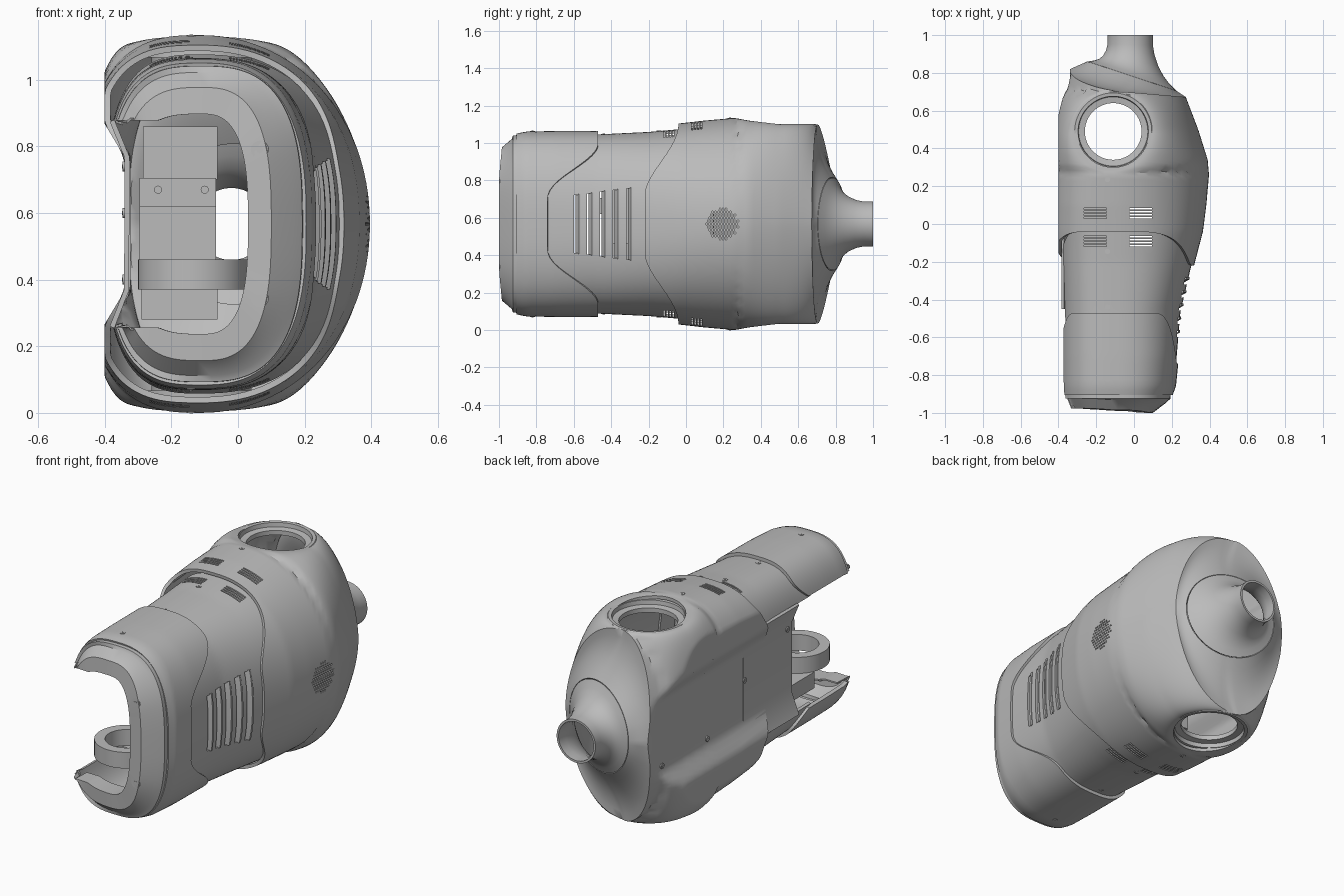
import bpy, bmesh
from math import sin, cos, radians, sqrt
from mathutils import Matrix, Vector

if "Cube" in bpy.data.objects:
    bpy.data.objects.remove(bpy.data.objects["Cube"])

CX, CZ = -0.11, 0.567
grey = bpy.data.materials.new("plain_grey")
grey.use_nodes = True
grey.diffuse_color = (0.5, 0.5, 0.5, 1)
grey.node_tree.nodes["Principled BSDF"].inputs["Base Color"].default_value = (0.5, 0.5, 0.5, 1)


def finish(name, bm):
    me = bpy.data.meshes.new(name)
    bm.to_mesh(me)
    bm.free()
    me.materials.append(grey)
    ob = bpy.data.objects.new(name, me)
    bpy.context.collection.objects.link(ob)
    return ob


def loft(name, rows, closed=False, wall=0.0, wrap_rows=False):
    bm = bmesh.new()
    grid = [[bm.verts.new(p) for p in r] for r in rows]
    n = len(rows[0])
    pairs = list(zip(grid, grid[1:])) + ([(grid[-1], grid[0])] if wrap_rows else [])
    for a, b in pairs:
        for j in range(n if closed else n - 1):
            k = (j + 1) % n
            bm.faces.new((a[j], b[j], b[k], a[k]))
    ob = finish(name, bm)
    if wall:
        m = ob.modifiers.new("wall", "SOLIDIFY")
        m.thickness, m.offset = wall, -1
    return ob


def add_box(bm, lo, hi):
    mid = [(a + b) / 2 for a, b in zip(lo, hi)]
    size = [b - a for a, b in zip(lo, hi)]
    bmesh.ops.create_cube(bm, size=1, matrix=Matrix.Translation(mid) @ Matrix.Diagonal(size + [1]))


def add_rod(bm, at, axis, r, depth, sides=24):
    rot = Vector((0, 0, 1)).rotation_difference(Vector(axis)).to_matrix().to_4x4()
    bmesh.ops.create_cone(bm, cap_ends=True, segments=sides, radius1=r, radius2=r,
                          depth=depth, matrix=Matrix.Translation(at) @ rot)


def box(name, lo, hi):
    bm = bmesh.new()
    add_box(bm, lo, hi)
    return finish(name, bm)


def bake(ob, cutter_bm=None):
    cutter = None
    if cutter_bm:
        cutter = finish("cutter", cutter_bm)
        cutter.hide_render = True
        m = ob.modifiers.new("cut", "BOOLEAN")
        m.operation, m.object, m.solver = "DIFFERENCE", cutter, "EXACT"
    dg = bpy.context.evaluated_depsgraph_get()
    dg.update()
    ob.data = bpy.data.meshes.new_from_object(ob.evaluated_get(dg))
    ob.modifiers.clear()
    if cutter:
        bpy.data.objects.remove(cutter)


def lerp_table(table, y):
    if y <= table[0][0]:
        return table[0][1:]
    for a, b in zip(table, table[1:]):
        if y <= b[0]:
            f = (y - a[0]) / (b[0] - a[0])
            return [p + (q - p) * f for p, q in zip(a[1:], b[1:])]
    return table[-1][1:]


def smooth(a, b, v):
    f = min(max((v - a) / (b - a), 0), 1)
    return f * f * (3 - 2 * f)


def power(v, n):
    return (1 if v > 0 else -1) * abs(v) ** (2 / n)


# D-shaped section: rounded right half, boxier left half, optional flat top
def section(th, right, h, left, n, n_left=3, flat=0):
    c, s = cos(th), sin(th)
    k, reach = (n, right - CX) if c > 0 else (n_left, left)
    side = 1 if c > 0 else -1
    return CX + side * flat + power(c, k) * (reach - flat), power(s, k) * h


def angles(limit, n):
    return [radians(-limit + 2 * limit * i / n) for i in range(n + 1)]


def shell_rows(table, front, back, ths, count, shape=lambda x, d, y: x, flat=lambda y: 0):
    rows = []
    for i in range(count + 1):
        row = []
        for th in ths:
            bx, bd = section(th, 0.3, 0.5, 0.32, 2.3)
            y0, y1 = front(bx, abs(bd)), back(bx, abs(bd))
            y = y0 + (y1 - y0) * i / count
            x, d = section(th, *lerp_table(table, y), flat=flat(y))
            row.append(Vector((shape(x, abs(d), y), y, CZ + d)))
        rows.append(row)
    return rows


# Seam lines running around the casing
def body_seam(x, d):
    return -0.22 + 0.18 * smooth(0.15, 0.5, d)


def sleeve_seam(x, d):
    return -0.74 + 0.27 * smooth(0.12, 0.43, d)


def rear_edge(x, d):
    return 0.705 - 0.08 * (x - CX) + 0.09 * smooth(0, 0.2, CX - x) * max(1 - 4 * d * d, 0)


# Half width of the round boss around the vertical opening
def boss_width(y):
    return sqrt(max(0.21 ** 2 - (y - 0.49) ** 2, 0))


# Rear body with recessed side panel, tapering from the bosses to a tilted end
def recess(x, d, y):
    limit = -0.4 + 0.07 * min(max((y - 0.58) / 0.27, 0), 1)
    channel = -0.34 - 0.06 * min(max((d - 0.2) / 0.1, 0), 1)
    return max(x, limit, channel)


def disc(th, r, tilt, x, y):
    u = Vector((1, -tilt, 0)).normalized()
    return Vector((x, y, CZ)) + r * (u * cos(th) + Vector((0, 0, 1)) * sin(th))


body_table = [(-0.22, 0.318, 0.515, 0.34, 2.3, 3), (-0.04, 0.365, 0.537, 0.353, 2.2, 3),
              (0.1, 0.383, 0.553, 0.353, 2.1, 3), (0.26, 0.397, 0.567, 0.353, 2.05, 2.9),
              (0.34, 0.39, 0.552, 0.35, 1.9, 2.6), (0.5, 0.34, 0.533, 0.34, 1.75, 2.1),
              (0.67, 0.275, 0.531, 0.3, 1.7, 1.8), (0.8, 0.25, 0.53, 0.24, 1.7, 1.8)]
ring = angles(180, 120)[:-1]
rows = shell_rows(body_table, body_seam, rear_edge, ring, 40, recess, boss_width)
end = [disc(th, 0.25, 0.33, -0.01, 0.782) for th in ring]
edge = rows[-1]
for f in (0.15, 0.3, 0.45, 0.6, 0.8, 1):
    rows.append([a.lerp(b, f) - Vector((0, 0.1 * f * (1 - f) * abs(sin(t)), 0))
                 for a, b, t in zip(edge, end, ring)])
body = loft("rear_body", rows, True, 0.018)

cut = bmesh.new()
add_rod(cut, (CX, 0.49, CZ), (0, 0, 1), 0.19, 2, 64)


def cut_vents(bm, y0):
    for x0 in (-0.265, -0.025):
        for i in range(4):
            y = y0 + i * 0.016
            add_box(bm, (x0, y, -0.2), (x0 + 0.12, y + 0.008, 1.3))


cut_vents(cut, 0.03)
# Round speaker grille in the right side
for i in range(-5, 6):
    for j in range(-5, 6):
        if i * i + j * j < 27:
            add_rod(cut, (0.39, 0.19 + 0.016 * i + 0.008 * (j % 2), CZ + 0.016 * j),
                    (1, 0, 0), 0.005, 0.1, 6)
bake(body, cut)

# Middle sleeve with side louvres
mid_table = [(-0.75, 0.222, 0.475, 0.275, 2.6), (-0.47, 0.245, 0.479, 0.28, 2.5),
             (-0.2, 0.308, 0.492, 0.29, 2.4), (0, 0.35, 0.51, 0.29, 2.3)]
arc = angles(150, 96)
middle = loft("middle_sleeve",
              shell_rows(mid_table, lambda x, d: sleeve_seam(x, d) - 0.03,
                         lambda x, d: body_seam(x, d) + 0.03, arc, 20), wall=0.016)
cut = bmesh.new()
cut_vents(cut, -0.12)
for i in range(5):
    y, half = -0.585 + 0.07 * i, 0.155 + 0.009 * i
    add_box(cut, (0.15, y - 0.014, CZ - half), (0.4, y + 0.02, CZ + half))
bake(middle, cut)
for i in range(5):
    y, half = -0.585 + 0.07 * i, 0.16 + 0.009 * i
    lip = []
    for y_off, out in ((-0.006, -0.02), (0.012, 0.008), (0.024, 0.006)):
        strip = []
        for k in range(13):
            d = half * (k / 6 - 1)
            right, h, left, n = lerp_table(mid_table, y + y_off)
            x = CX + (right - CX) * (1 - abs(d / h) ** n) ** (1 / n)
            strip.append((x + out, y + y_off, CZ + d))
        lip.append(strip)
    bake(loft("side_louvre", lip, wall=0.004))

# Front sleeve
front_table = [(-0.91, 0.203, 0.482, 0.284, 2.6), (-0.86, 0.222, 0.494, 0.288, 2.6),
               (-0.7, 0.238, 0.497, 0.29, 2.6), (-0.47, 0.252, 0.498, 0.29, 2.5)]
front = loft("front_sleeve", shell_rows(front_table, lambda x, d: -0.905, sleeve_seam, arc, 16),
             wall=0.02)
bake(front)

# Front bezel: rolled rim, sloped band, flat face, inner return
bezel = []
for y, right, h, left in ((-0.88, 0.05, 0.33, 0.23), (-0.997, 0.03, 0.33, 0.235),
                          (-1.0, 0.1, 0.41, 0.245), (-0.95, 0.165, 0.455, 0.268),
                          (-0.925, 0.193, 0.474, 0.279), (-0.895, 0.195, 0.475, 0.28)):
    row = []
    for th in arc:
        x, d = section(th, right, h, left, 2.8)
        if cos(th) < 0:
            d = (1 if d > 0 else -1) * max(abs(d), 0.31)
        slope = 0.02 * smooth(0.2, 0.5, abs(d)) + 0.08 * max(CX - x, 0)
        row.append((x, y + (slope if y < -0.93 else 0), CZ + d))
    bezel.append(row)
bake(loft("front_bezel", bezel, wall=0.008))

# Rear neck: flared tilted collar into an open tube
neck = [[disc(th, r, t, x, y) for th in ring] for r, t, x, y in
        ((0.247, 0.33, -0.01, 0.783), (0.21, 0.31, -0.012, 0.803), (0.175, 0.26, -0.015, 0.83),
         (0.148, 0.18, -0.018, 0.865), (0.128, 0.08, -0.02, 0.91), (0.12, 0.02, -0.02, 0.95),
         (0.12, 0, -0.02, 1.0))]
bake(loft("rear_neck", neck, True, 0.012))

# Round flanges of the vertical opening, top and bottom
profile = ((0.15, 0.48), (0.15, 0.505), (0.183, 0.51), (0.186, 0.533), (0.204, 0.535),
           (0.21, 0.53), (0.212, 0.5))
for name, side in (("top_flange", 1), ("bottom_flange", -1)):
    loft(name, [[(CX + r * cos(t), 0.49 + r * side * sin(t), CZ + side * z) for t in ring]
                for r, z in reversed(profile)], True)

# Side panel reaching past the body, following the recess
panel = [[(x, y, z) for x, z in ((-0.385, 0.26), (-0.342, 0.37), (-0.34, 0.765), (-0.385, 0.874))]
         for y in (-0.02, -0.45)]
bake(loft("side_panel", panel, wall=0.015))

# Inner frame and actuator blocks
box("actuator_upper", (-0.285, -0.45, 0.7), (-0.062, 0.15, 0.86))
box("actuator_plate", (-0.295, -0.47, 0.62), (-0.066, 0.1, 0.705))
box("actuator_lower", (-0.295, -0.44, 0.46), (-0.066, 0.15, 0.62))
box("ring_bracket", (-0.29, -0.72, 0.28), (-0.062, 0.1, 0.37))
hub = [(0.165, 0.37), (0.165, 0.46), (0.11, 0.46), (0.11, 0.37)]
loft("mount_ring", [[(-0.135 + r * cos(t), -0.79 + r * sin(t), z) for t in ring]
                    for r, z in reversed(hub)], True, wrap_rows=True)


# Small fasteners
def screws(name, spots, axis, r):
    bm = bmesh.new()
    for p in spots:
        add_rod(bm, p, axis, r, 0.012, 16)
        add_rod(bm, p, axis, r * 0.4, 0.016, 8)
    finish(name, bm)


screws("bezel_screws", [(0.065, -0.992, 0.79), (0.065, -0.992, 0.345), (-0.145, -0.975, 0.21),
                        (-0.19, -0.972, 0.93)], (0, 1, 0), 0.027)
screws("actuator_screws", [(-0.24, -0.47, 0.67), (-0.1, -0.47, 0.67)], (0, 1, 0), 0.012)
screws("panel_screws", [(-0.34, -0.03, 0.6), (-0.34, 0.7, 0.4), (-0.34, 0.3, 0.4),
                        (-0.34, -0.41, 0.74)], (1, 0, 0), 0.015)
spots = [(y, lerp_table(t, y)[1]) for y, t in
         ((0.235, body_table), (-0.145, mid_table), (-0.44, mid_table), (-0.82, front_table))]
screws("seam_screws", [(-0.14, y, CZ + s * (h - 0.004)) for y, h in spots for s in (1, -1)],
       (0, 0, 1), 0.014)

# Smooth shading with crisp edges
bpy.ops.object.select_all(action="DESELECT")
for ob in bpy.context.scene.objects:
    if ob.type == "MESH" and grey.name in ob.data.materials:
        ob.select_set(True)
        bpy.context.view_layer.objects.active = ob
bpy.ops.object.shade_smooth_by_angle(angle=radians(32))
